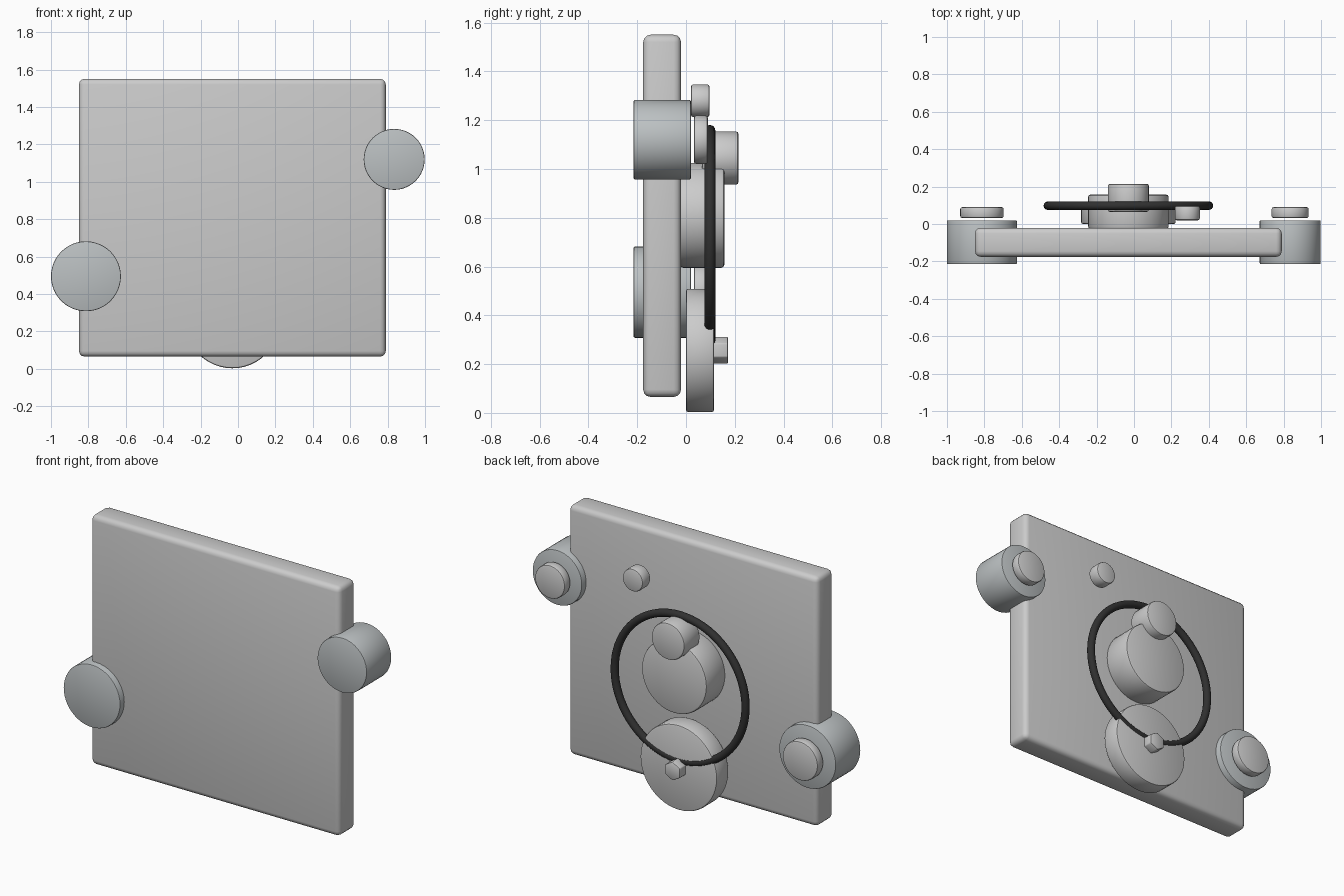
import bpy
from math import pi, radians

if "Cube" in bpy.data.objects:
    bpy.data.objects.remove(bpy.data.objects["Cube"])


def material(name, rgb):
    m = bpy.data.materials.new(name)
    m.diffuse_color = (*rgb, 1)
    m.use_nodes = True
    m.node_tree.nodes["Principled BSDF"].inputs["Base Color"].default_value = m.diffuse_color
    return m


def finish(name, bevel=0, segments=2, mat=None):
    ob = bpy.context.object
    ob.name = name
    bpy.ops.object.transform_apply(location=False, rotation=True, scale=True)
    if bevel:
        b = ob.modifiers.new("bevel", 'BEVEL')
        b.width, b.segments = bevel, segments
        b.limit_method = 'ANGLE'
        b.angle_limit = radians(40)
        bpy.ops.object.modifier_apply(modifier="bevel")
    bpy.ops.object.shade_smooth_by_angle(angle=radians(35))
    if mat:
        ob.data.materials.append(mat)
    return ob


def disc(name, x, z, r, y0, y1, bevel=0.01, sides=48, mat=None):
    """Cylinder lying along y from y0 to y1."""
    bpy.ops.mesh.primitive_cylinder_add(vertices=sides, radius=r, depth=y1 - y0,
                                        location=(x, (y0 + y1) / 2, z),
                                        rotation=(pi / 2, 0, 0))
    return finish(name, bevel, 2, mat)


rubber = material("rubber", (0.03, 0.03, 0.03))
metal = material("metal", (0.5, 0.53, 0.54))

# main plate with rounded edges
bpy.ops.mesh.primitive_cube_add(size=1, location=(-0.03, -0.098, 0.808))
bpy.context.object.scale = (1.64, 0.155, 1.485)
finish("plate", 0.03, 3)

# side rollers with floating end caps
for side, x, z, r, cap in (("left", -0.813, 0.495, 0.187, 0.116),
                           ("right", 0.835, 1.12, 0.163, 0.099)):
    disc(side + "_roller", x, z, r, -0.215, 0.02, 0.006, mat=metal)
    disc(side + "_roller_cap", x, z, cap, 0.032, 0.09)

# central hub and the pulley on top of it
disc("hub", -0.03, 0.81, 0.215, -0.025, 0.157, 0.012)
disc("upper_pulley", -0.03, 1.045, 0.109, 0.065, 0.215)

# lower wheel with hexagonal nut
disc("lower_wheel", -0.03, 0.256, 0.253, 0.0, 0.115)
disc("wheel_nut", -0.03, 0.257, 0.056, 0.1, 0.172, 0.005, 6)

# small knob
disc("small_knob", 0.285, 1.28, 0.067, 0.02, 0.097)

# drive belt
bpy.ops.mesh.primitive_torus_add(major_radius=0.431, minor_radius=0.0225,
                                 major_segments=72, minor_segments=16,
                                 location=(-0.03, 0.098, 0.727),
                                 rotation=(pi / 2, 0, 0))
finish("belt", mat=rubber)
